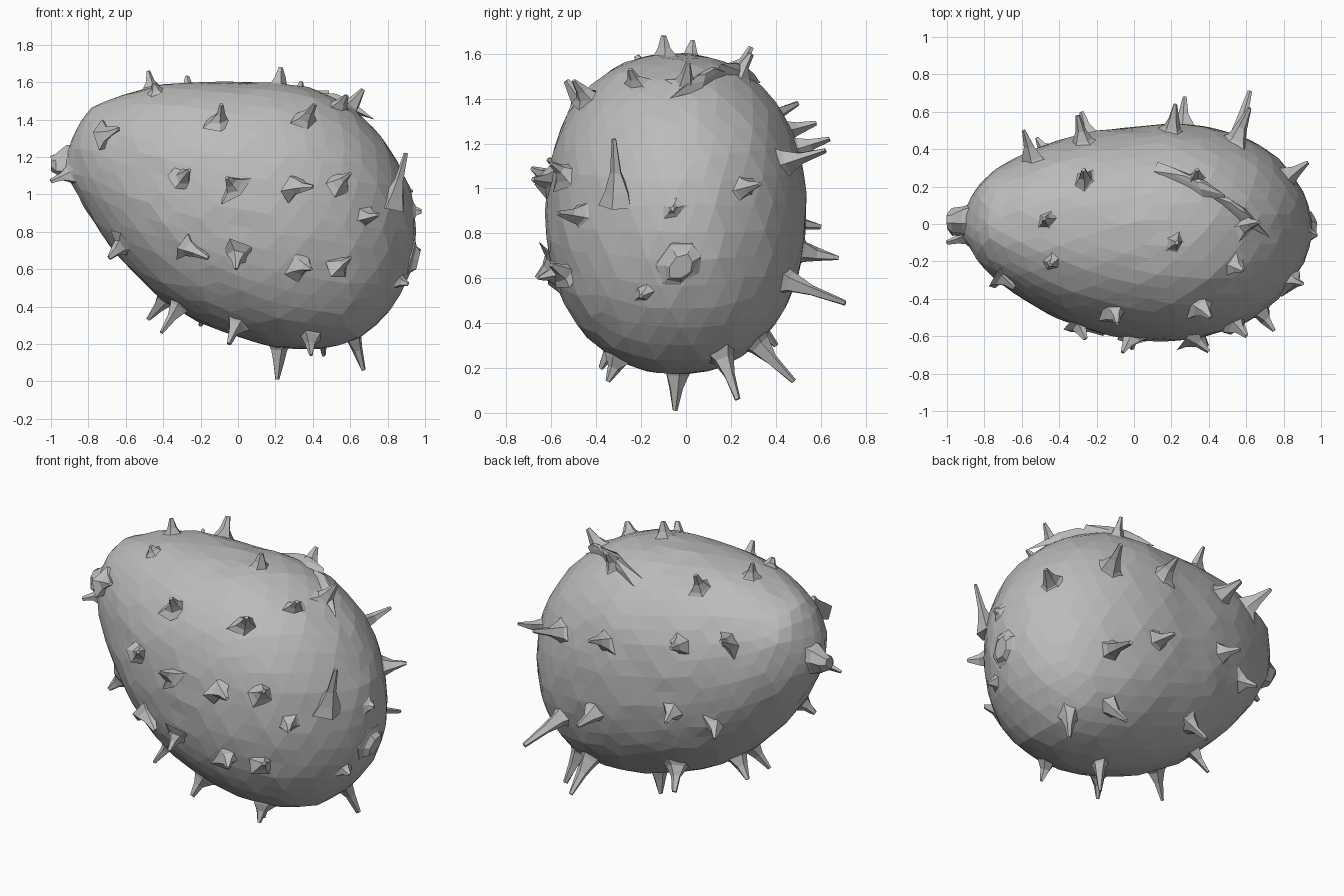
import bpy
import bmesh
import math
import random
from mathutils import Vector
from mathutils.bvhtree import BVHTree

random.seed(4)

default_cube = bpy.data.objects.get("Cube")
if default_cube:
    bpy.data.objects.remove(default_cube, do_unlink=True)

# One plain grey for the whole fruit
grey = bpy.data.materials.new("plain grey")
grey.use_nodes = True
colour = (0.5, 0.5, 0.5, 1)
grey.diffuse_color = colour
grey.node_tree.nodes["Principled BSDF"].inputs["Base Color"].default_value = colour


def add_object(name, mesh_builder):
    """Turn a bmesh into a flat shaded scene object."""
    bmesh.ops.recalc_face_normals(mesh_builder, faces=mesh_builder.faces)
    mesh = bpy.data.meshes.new(name)
    mesh_builder.to_mesh(mesh)
    mesh.materials.append(grey)
    thing = bpy.data.objects.new(name, mesh)
    bpy.context.scene.collection.objects.link(thing)
    return thing


# Body cross-sections: x, lowest z, highest z, front y, back y
SECTIONS = [
    (-.92, 1.16, 1.16, 0, 0), (-.88, 1.04, 1.31, -.13, .13),
    (-.8, .9, 1.45, -.24, .25), (-.6, .62, 1.54, -.4, .37),
    (-.4, .43, 1.59, -.51, .45), (-.2, .31, 1.6, -.58, .5),
    (0, .24, 1.6, -.62, .52), (.2, .18, 1.6, -.63, .54),
    (.4, .17, 1.57, -.6, .52), (.6, .2, 1.47, -.53, .46),
    (.75, .31, 1.33, -.42, .37), (.87, .47, 1.14, -.27, .23),
    (.93, .62, 1, -.15, .12), (.95, .8, .8, 0, 0)]
FIRST, LAST = SECTIONS[0][0], SECTIONS[-1][0]
FULLNESS = 2.2


def angle_along(x):
    """Angle from the narrow end, so that the rounded ends stay round."""
    t = 2 * (x - FIRST) / (LAST - FIRST) - 1
    return math.acos(max(-1, min(1, -t)))


def section_at(x):
    angle = angle_along(x)
    for low, high in zip(SECTIONS, SECTIONS[1:]):
        start, end = angle_along(low[0]), angle_along(high[0])
        if angle <= end:
            t = (angle - start) / (end - start)
            return [a + (b - a) * t for a, b in zip(low, high)]
    return list(SECTIONS[-1])


# Body: a faceted ball reshaped to slightly squared oval cross-sections
body = bmesh.new()
bmesh.ops.create_icosphere(body, subdivisions=4, radius=1)
for vert in body.verts:
    along, side, up = vert.co.normalized()
    x = FIRST + (along + 1) / 2 * (LAST - FIRST)
    _, z_low, z_high, y_front, y_back = section_at(x)
    ring = (abs(side) ** FULLNESS + abs(up) ** FULLNESS) ** (1 / FULLNESS) or 1
    vert.co = (x,
               (y_front + y_back) / 2 + (y_back - y_front) / 2 * side / ring,
               (z_low + z_high) / 2 + (z_high - z_low) / 2 * up / ring)
    vert.co += Vector([random.uniform(-1, 1) for _ in range(3)]) * 0.004
body.normal_update()
surface = BVHTree.FromBMesh(body)
add_object("fruit_body", body)


def add_horn(target, base, tip, profile, sides=5, stretch=None):
    """Flared faceted horn; profile holds pairs of height share and radius."""
    axis = (tip - base).normalized()
    u = stretch or axis.orthogonal()
    u = (u - axis * u.dot(axis)).normalized()
    v = axis.cross(u)
    turn = 0 if stretch else random.uniform(0, math.tau)
    rings = []
    for share, radius in profile:
        centre = base.lerp(tip, share)
        ring = []
        for i in range(sides):
            a = turn + math.tau * i / sides
            r = radius * random.uniform(0.75, 1.2)
            wide, thin = (4, 0.8) if stretch else (1, 0.75)
            offset = u * math.cos(a) * r * wide + v * math.sin(a) * r * thin
            ring.append(target.verts.new(centre + offset))
        rings.append(ring)
    for lower, upper in zip(rings, rings[1:]):
        for i in range(sides):
            j = (i + 1) % sides
            target.faces.new((lower[i], lower[j], upper[j], upper[i]))
    target.faces.new(rings[0])
    target.faces.new(rings[-1])


SPINE = [(-.1, .1), (.12, .06), (.45, .033), (1, .013)]

# Bent spines on the front face: x and z of the root, then of the tip
FRONT_SPINES = [
    (-.3, 1.09, -.26, 1.13), (-.02, 1.04, -.06, 1.09), (.3, 1.04, .4, 1.04),
    (.54, 1.06, .6, 1.11), (-.1, 1.39, -.09, 1.48), (.36, 1.4, .41, 1.48),
    (-.71, 1.32, -.64, 1.35), (-.27, .72, -.16, .66), (0, .68, -.01, .6),
    (.34, .62, .39, .6), (.54, .62, .6, .66), (-.62, .73, -.69, .66)]

# Other spines by region: tip of each
TOP_TIPS = [
    (-.48, .03, 1.66), (-.27, .29, 1.63), (-.45, -.22, 1.59), (.23, -.1, 1.68),
    (.67, .01, 1.56), (.58, -.25, 1.53), (.34, .29, 1.6)]
BROAD_END_TIPS = [
    (.75, -.57, .89), (.98, -.06, .91), (.91, -.2, .52), (.93, .33, 1.02)]
BACK_TIPS = [
    (.62, .62, 1.17), (.22, .64, 1.22), (-.3, .58, 1.29), (-.59, .5, 1.38),
    (-.28, .6, .83), (.27, .68, .69), (.62, .71, .49), (-.52, .46, .74)]
UNDERSIDE_TIPS = [
    (.46, .48, .14), (.67, .23, .06), (.21, -.05, .01), (-.2, .4, .3),
    (-.48, .08, .33), (-.41, -.24, .26), (-.05, -.38, .2), (.39, -.35, .14)]
NARROW_END_TIPS = [(-1, -.1, 1.07)]

spines = bmesh.new()
for x, z, tip_x, tip_z in FRONT_SPINES:
    base, normal, _, _ = surface.ray_cast(Vector((x, -2, z)), Vector((0, 1, 0)))
    tip = Vector((tip_x, base.y + normal.y * 0.08, tip_z))
    add_horn(spines, base, tip, SPINE)
for spot in (TOP_TIPS + BROAD_END_TIPS + BACK_TIPS + UNDERSIDE_TIPS
             + NARROW_END_TIPS):
    tip = Vector(spot)
    base, normal, _, _ = surface.find_nearest(tip)
    add_horn(spines, base - normal * 0.01, tip, SPINE)
# Tall upright spine on the broad end
add_horn(spines, Vector((.83, -.3, .95)), Vector((.9, -.32, 1.22)), SPINE)
add_object("spines", spines)

# Long torn ridge lying across the top
ridge = bmesh.new()
for spot in ((.32, .22), (.54, .08)):
    base, normal, _, _ = surface.ray_cast(Vector((*spot, 3)), Vector((0, 0, -1)))
    add_horn(ridge, base, base + normal * 0.04, [(-.3, .06), (.5, .04), (1, .015)],
             stretch=Vector((.5, -.32, -.08)))
add_object("top_ridge", ridge)

# Blunt stem stub on the broad end
stub = bmesh.new()
add_horn(stub, Vector((.88, -.02, .67)), Vector((.965, -.02, .65)),
         [(0, .14), (.55, .12), (.7, .09), (1, .065)], sides=7)
add_object("stem_stub", stub)

# Small blunt knob on the narrow end
knob = bmesh.new()
add_horn(knob, Vector((-.87, .01, 1.17)), Vector((-1, 0.01, 1.165)),
         [(0, .14), (.35, .1), (.8, .075), (1, .045)], sides=7)
add_object("tip_knob", knob)
